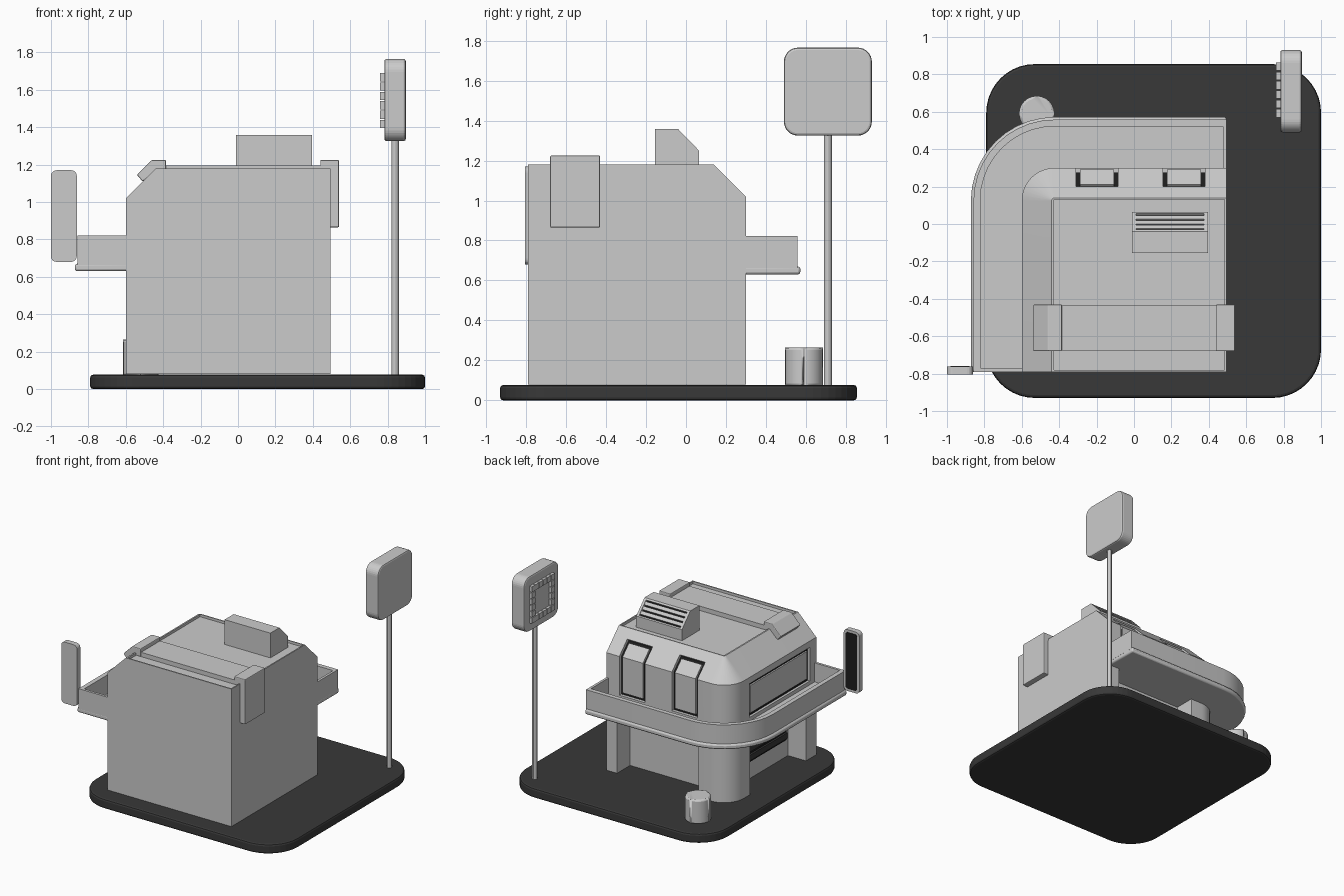
import bpy, bmesh, math

if "Cube" in bpy.data.objects:
    bpy.data.objects.remove(bpy.data.objects["Cube"])

def material(name, v):
    m = bpy.data.materials.new(name)
    m.diffuse_color = (v, v, v, 1)
    m.use_nodes = True
    m.node_tree.nodes["Principled BSDF"].inputs["Base Color"].default_value = m.diffuse_color
    return m

DARK = material("asphalt", 0.04)
BLACK = material("black", 0.012)

def prism(name, pts, axis, d0, d1, mat=None, bevel=0, smooth=False):
    """Extrude a 2D outline along an axis from d0 to d1."""
    put = {'x': lambda u, v, d: (d, u, v),
           'y': lambda u, v, d: (u, d, v),
           'z': lambda u, v, d: (u, v, d)}[axis]
    bm = bmesh.new()
    a = [bm.verts.new(put(u, v, d0)) for u, v in pts]
    b = [bm.verts.new(put(u, v, d1)) for u, v in pts]
    bm.faces.new(a)
    bm.faces.new(b[::-1])
    for i in range(len(pts)):
        j = (i + 1) % len(pts)
        bm.faces.new((a[i], b[i], b[j], a[j]))
    return finish(name, bm, mat, bevel, smooth)

def finish(name, bm, mat=None, bevel=0, smooth=False):
    bmesh.ops.recalc_face_normals(bm, faces=bm.faces)
    me = bpy.data.meshes.new(name)
    bm.to_mesh(me)
    bm.free()
    ob = bpy.data.objects.new(name, me)
    bpy.context.collection.objects.link(ob)
    if mat:
        me.materials.append(mat)
    if bevel:
        m = ob.modifiers.new("bevel", 'BEVEL')
        m.width, m.segments, m.limit_method = bevel, 2, 'ANGLE'
        m.angle_limit = math.radians(40)
    if smooth:
        bpy.ops.object.select_all(action='DESELECT')
        bpy.context.view_layer.objects.active = ob
        ob.select_set(True)
        bpy.ops.object.shade_smooth_by_angle(angle=math.radians(35))
    return ob

def box(name, x0, x1, y0, y1, z0, z1, mat=None, bevel=0):
    return prism(name, [(x0, y0), (x1, y0), (x1, y1), (x0, y1)], 'z', z0, z1, mat, bevel)

def rrect(u0, u1, v0, v1, r, n=8):
    pts = []
    for k, (cu, cv) in enumerate([(u1 - r, v1 - r), (u0 + r, v1 - r), (u0 + r, v0 + r), (u1 - r, v0 + r)]):
        for i in range(n + 1):
            t = math.pi / 2 * (k + i / n)
            pts.append((cu + r * math.cos(t), cv + r * math.sin(t)))
    return pts

def cut(ob, cutter):
    m = ob.modifiers.new("cut", 'BOOLEAN')
    m.operation, m.solver, m.object = 'DIFFERENCE', 'EXACT', cutter
    bpy.context.view_layer.objects.active = ob
    bpy.ops.object.modifier_apply(modifier=m.name)
    bpy.data.objects.remove(cutter)

def corner_path(off, n=10, trim=0):
    """Left wall, rounded back-left corner, back wall, offset outwards."""
    r, cx, cy = 0.175 + off, -0.425, 0.125
    pts = [(-0.6 - off, -0.79 + trim)]
    for i in range(n + 1):
        t = math.pi - math.pi / 2 * i / n
        pts.append((cx + r * math.cos(t), cy + r * math.sin(t)))
    return pts + [(0.495 - trim, 0.3 + off)]

def band(name, o0, o1, z0, z1, bevel=0):
    return prism(name, corner_path(o0) + corner_path(o1)[::-1], 'z', z0, z1, None, bevel, True)

# Ground plate
prism("ground_plate", rrect(-0.79, 1.0, -0.93, 0.855, 0.26, 10), 'z', 0, 0.077, DARK, 0.015)

# Building body: stacked rings, the top one drawn in to form the sloped eaves
bm = bmesh.new()
rings = []
for off, z in [(0, 0.08), (0, 1.02), (-0.16, 1.18)]:
    ring = corner_path(off) + [(0.495, -0.79)]
    rings.append([bm.verts.new((x, y, z)) for x, y in ring])
bm.faces.new(rings[0])
bm.faces.new(rings[-1])
for a, b in zip(rings, rings[1:]):
    for i in range(len(a)):
        j = (i + 1) % len(a)
        bm.faces.new((a[i], a[j], b[j], b[i]))
body = finish("building", bm, smooth=True)

# Ground floor recesses and sunken roof
cut(body, box("cutter", -0.32, 0.4, 0.135, 0.5, 0.0, 0.63))
cut(body, box("cutter", -0.8, -0.44, -0.66, 0.05, 0.0, 0.63))
cut(body, box("cutter", -0.428, 0.485, -0.78, 0.132, 1.16, 1.4))

# Louvred shutter in the left recess
box("shutter_back", -0.45, -0.435, -0.63, 0.02, 0.22, 0.6, BLACK)
for i in range(5):
    z = 0.24 + i * 0.07
    box("shutter_slat", -0.465, -0.44, -0.62, 0.01, z, z + 0.045, DARK)

# Left window
cut(body, box("cutter", -0.7, -0.57, -0.71, 0.055, 0.70, 0.97))
box("left_window_frame", -0.58, -0.565, -0.71, 0.055, 0.70, 0.97, BLACK)
box("left_window_pane", -0.592, -0.57, -0.685, 0.03, 0.725, 0.945)

# Back windows bent over the eaves
def bent(d0, d1, t=0.0):
    def line(d):
        return [(0.3 + d, 0.71 + t), (0.3 + d, 1.02 + 0.414 * d),
                (0.2 + 0.707 * (d + t), 1.12 + 0.707 * (d - t))]
    return line(d0) + line(d1)[::-1]

for x in (-0.31, 0.155):
    cut(body, prism("cutter", bent(-0.035, 0.06), 'x', x, x + 0.225))
    prism("back_window_frame", bent(-0.04, -0.025), 'x', x, x + 0.225, BLACK)
    prism("back_window_pane", bent(-0.03, -0.008, 0.022), 'x', x + 0.022, x + 0.203)

# Balcony around the rounded corner
band("balcony_slab", -0.02, 0.272, 0.63, 0.67, 0.012)
band("balcony_wall", 0.222, 0.258, 0.66, 0.822)
box("balcony_left_end", -0.84, -0.59, -0.79, -0.77, 0.66, 0.822)
box("balcony_back_end", 0.475, 0.495, 0.29, 0.54, 0.66, 0.822)

# Roof strap with thick end clips
box("roof_strap", -0.43, 0.46, -0.675, -0.435, 1.15, 1.195)
prism("strap_left_clip", [(-0.385, 1.16), (-0.385, 1.225), (-0.46, 1.225), (-0.54, 1.145),
                          (-0.51, 1.11), (-0.44, 1.16)], 'y', -0.68, -0.43, None, 0.006)
prism("strap_right_clip", [(0.44, 1.16), (0.44, 1.225), (0.54, 1.225), (0.54, 0.865),
                           (0.49, 0.865), (0.49, 1.16)], 'y', -0.68, -0.43, None, 0.006)

# Roof vent with a sloped grille
def slope(s0, s1, d0, d1):
    return [(-0.04 + 0.69 * s + 0.72 * d, 1.358 - 0.72 * s + 0.69 * d)
            for s, d in [(s0, d0), (s1, d0), (s1, d1), (s0, d1)]]

vent = prism("roof_vent", [(-0.155, 1.15), (0.065, 1.15), (0.065, 1.25), (-0.04, 1.358), (-0.155, 1.358)],
             'x', -0.01, 0.395)
cut(vent, prism("cutter", slope(0.015, 0.14, -0.03, 0.05), 'x', 0.01, 0.375))
prism("vent_back", slope(0.015, 0.14, -0.035, -0.025), 'x', 0.01, 0.375, BLACK)
for i in range(3):
    s = 0.025 + i * 0.038
    prism("vent_slat", slope(s, s + 0.027, -0.03, -0.003), 'x', 0.01, 0.375)

# Blade sign on the balcony end
prism("blade_sign", rrect(-1.0, -0.862, 0.68, 1.17, 0.03, 5), 'y', -0.805, -0.762)
prism("blade_sign_face", rrect(-0.982, -0.88, 0.70, 1.15, 0.02, 5), 'y', -0.77, -0.758, BLACK)

# Pole sign with a plain border of square studs
prism("sign_pole", rrect(0.82, 0.86, 0.69, 0.73, 0.02, 3), 'z', 0.07, 1.34, smooth=True)
prism("sign_board", rrect(0.49, 0.93, 1.325, 1.765, 0.07), 'x', 0.782, 0.897, None, 0.012)
for i in range(6):
    for j in range(6):
        if i in (0, 5) or j in (0, 5):
            y, z = 0.57 + i * 0.05, 1.395 + j * 0.05
            box("sign_stud", 0.76, 0.79, y, y + 0.044, z, z + 0.044)

# Round bollard
prism("bollard", rrect(-0.615, -0.425, 0.495, 0.685, 0.095, 6), 'z', 0.07, 0.265, None, 0.025, True)
